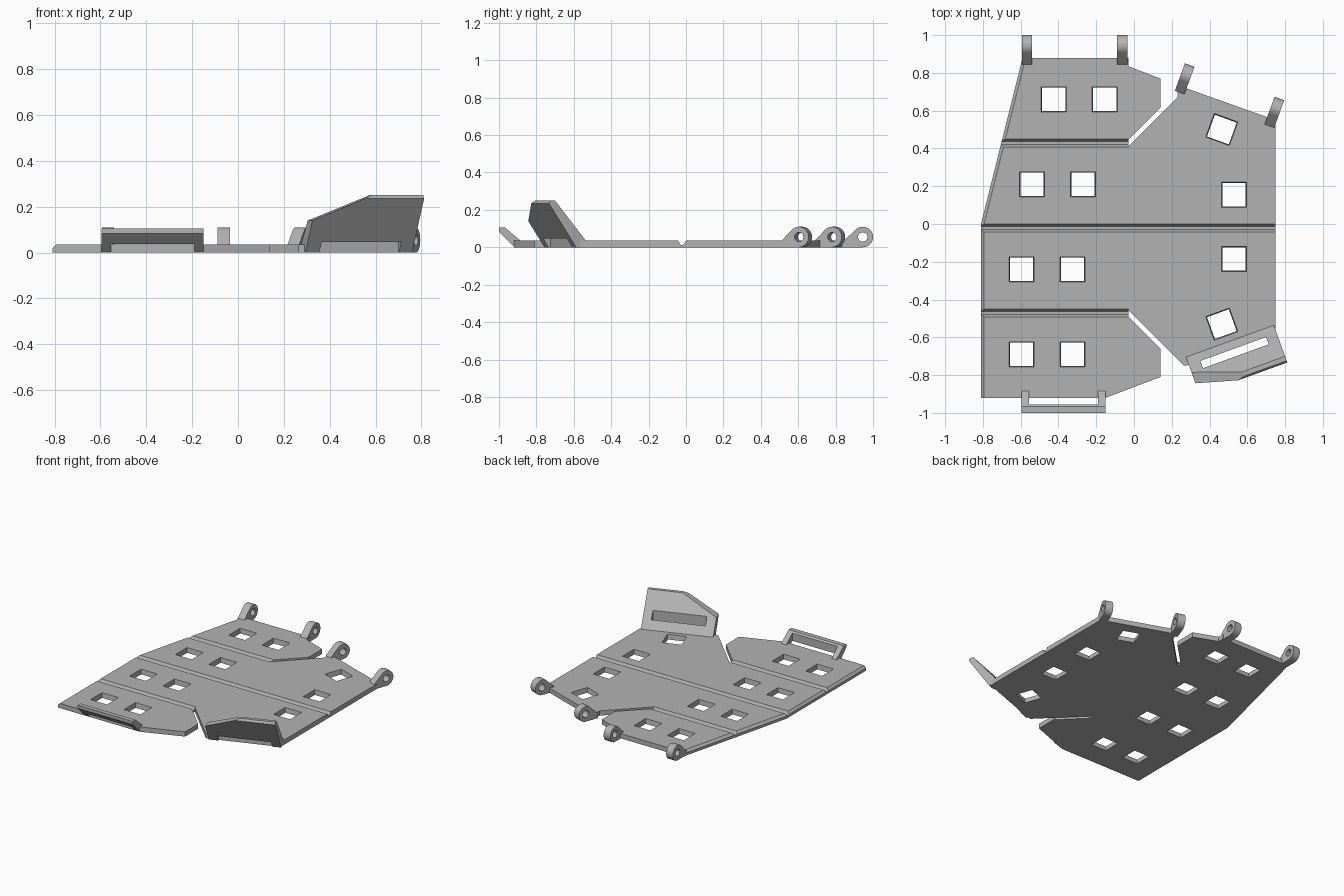
import bpy, bmesh
from math import radians, sin, cos
from mathutils import Matrix, Vector

if "Cube" in bpy.data.objects:
    bpy.data.objects.remove(bpy.data.objects["Cube"])

grey = bpy.data.materials.new("matte_grey")
grey.use_nodes = True
grey.diffuse_color = (0.45, 0.45, 0.45, 1)
grey.node_tree.nodes["Principled BSDF"].inputs["Base Color"].default_value = grey.diffuse_color

THICK = 0.035
FLAT = Matrix.Identity(4)


def side_frame(x, y, angle):
    """Profile axes: outward direction, then up; extrusion runs sideways."""
    a = radians(angle)
    out, up = Vector((cos(a), sin(a), 0)), Vector((0, 0, 1))
    m = Matrix((out, up, out.cross(up))).transposed().to_4x4()
    m.translation = (x, y, 0)
    return m


def prism(name, pts, lo, hi, frame=FLAT, taper=1.0):
    """Extrude an outline from lo to hi, scaling the top by taper."""
    bm = bmesh.new()
    low = [bm.verts.new((x, y, lo)) for x, y in pts]
    top = [bm.verts.new((x * taper, y * taper, hi)) for x, y in pts]
    n = len(pts)
    bm.faces.new(low[::-1])
    bm.faces.new(top)
    for i in range(n):
        j = (i + 1) % n
        bm.faces.new((low[i], low[j], top[j], top[i]))
    bmesh.ops.recalc_face_normals(bm, faces=bm.faces)
    bm.transform(frame)
    mesh = bpy.data.meshes.new(name)
    bm.to_mesh(mesh)
    bm.free()
    mesh.materials.append(grey)
    obj = bpy.data.objects.new(name, mesh)
    bpy.context.collection.objects.link(obj)
    return obj


def cut(obj, cutters):
    """Subtract every cutter, then remove the cutters."""
    bpy.context.view_layer.objects.active = obj
    for c in cutters:
        c.hide_render = True
        mod = obj.modifiers.new("cut", "BOOLEAN")
        mod.operation, mod.solver, mod.object = "DIFFERENCE", "EXACT", c
        bpy.ops.object.modifier_apply(modifier=mod.name)
        bpy.data.objects.remove(c)


def rect(x0, x1, y0, y1):
    return [(x0, y0), (x1, y0), (x1, y1), (x0, y1)]


# Base plate with two diagonal slits
outline = [(-0.81, -0.92), (-0.15, -0.92), (0.14, -0.81), (0.14, -0.66),
           (-0.03, -0.49), (-0.03, -0.455), (0.265, -0.75), (0.29, -0.747),
           (0.75, -0.58), (0.75, 0.55), (0.23, 0.735), (0.23, 0.67),
           (-0.03, 0.41), (-0.03, 0.445), (0.14, 0.615), (0.14, 0.77),
           (-0.03, 0.835), (-0.03, 0.88), (-0.59, 0.88), (-0.81, 0.0)]
plate = prism("base_plate", outline, 0, THICK)

# Chamfer along the upper left border
bm = bmesh.new()
bm.from_mesh(plate.data)
border = [e for e in bm.edges
          if all(v.co.x < -0.58 and v.co.z > 0.03 for v in e.verts)]
bmesh.ops.bevel(bm, geom=border, offset=0.016, segments=1, affect="EDGES")
bm.to_mesh(plate.data)
bm.free()

# Grooves between the panels
cutters = []
for y, right in ((0.0, 1.0), (0.45, -0.028), (-0.45, -0.028)):
    groove = [(y + 0.003, THICK + 0.005), (y - 0.014, 0.012),
              (y - 0.028, 0.012), (y - 0.045, THICK + 0.005)]
    # this frame's profile runs along y and extrudes along x
    cutters.append(prism("groove", groove, -1, right, side_frame(0, 0, 90)))

# Window openings, slightly wider at the top
windows = [(-0.425, 0.66, 0), (-0.155, 0.66, 0), (-0.54, 0.21, 0), (-0.27, 0.21, 0)]
windows += [(x, y, 0) for x in (-0.595, -0.325) for y in (-0.24, -0.69)]
windows += [(0.53, 0.155, 0), (0.53, -0.185, 0), (0.465, 0.5, -20), (0.465, -0.53, 20)]
for x, y, turn in windows:
    frame = Matrix.Translation((x, y, 0)) @ Matrix.Rotation(radians(turn), 4, "Z")
    cutters.append(prism("window", rect(-0.06, 0.06, -0.06, 0.06),
                         -0.01, THICK + 0.01, frame, 1.13))
cut(plate, cutters)

# Hinge lugs along the back
R = 0.055
arc = [(R * cos(radians(a)), R + R * sin(radians(a))) for a in range(-90, 136, 9)]
hole = [(0.025 * cos(radians(a)), R + 0.025 * sin(radians(a))) for a in range(0, 360, 15)]
for i, (x, y, turn) in enumerate([(-0.567, 0.945, 90), (-0.062, 0.945, 90),
                                  (0.276, 0.79, 70), (0.751, 0.613, 70)]):
    frame = side_frame(x, y, turn)
    lug = prism(f"hinge_lug_{i + 1}", arc + [(-0.1, THICK), (-0.1, 0)], -0.027, 0.027, frame)
    cut(lug, [prism("pin_hole", hole, -0.1, 0.1, frame)])
    bpy.ops.object.select_all(action="DESELECT")
    lug.select_set(True)
    bpy.context.view_layer.objects.active = lug
    bpy.ops.object.shade_smooth_by_angle(angle=radians(30))

# Raised pull handle at the front
frame = side_frame(0, 0, -90)
handle = prism("front_handle", [(0.885, 0), (0.92, 0.003), (1.0, 0.083), (1.0, 0.105),
                                (0.967, 0.105), (0.885, THICK)], 0.15, 0.595, frame)
cut(handle, [prism("handle_slot", rect(0.8, 0.955, -0.1, 0.3), 0.19, 0.555, frame)])

# Upturned flap at the front left corner, with a slot and a sloped top
frame = side_frame(0.275, -0.705, -70)
flap = prism("corner_flap", [(0, 0), (0.055, 0), (0.21, 0.235), (0.2, 0.25),
                             (0.175, 0.25), (0, THICK)], -0.495, 0, frame)
slot = prism("flap_slot", rect(0.045, 0.086, -0.1, 0.4), -0.435, -0.065, frame)
across = frame @ Matrix.Rotation(radians(-90), 4, "Y")
slope = prism("flap_slope", [(0.05, 0.118), (0.05, 0.4), (-0.6, 0.4), (-0.254, 0.25)],
              -0.5, 0.5, across)
cut(flap, [slot, slope])
